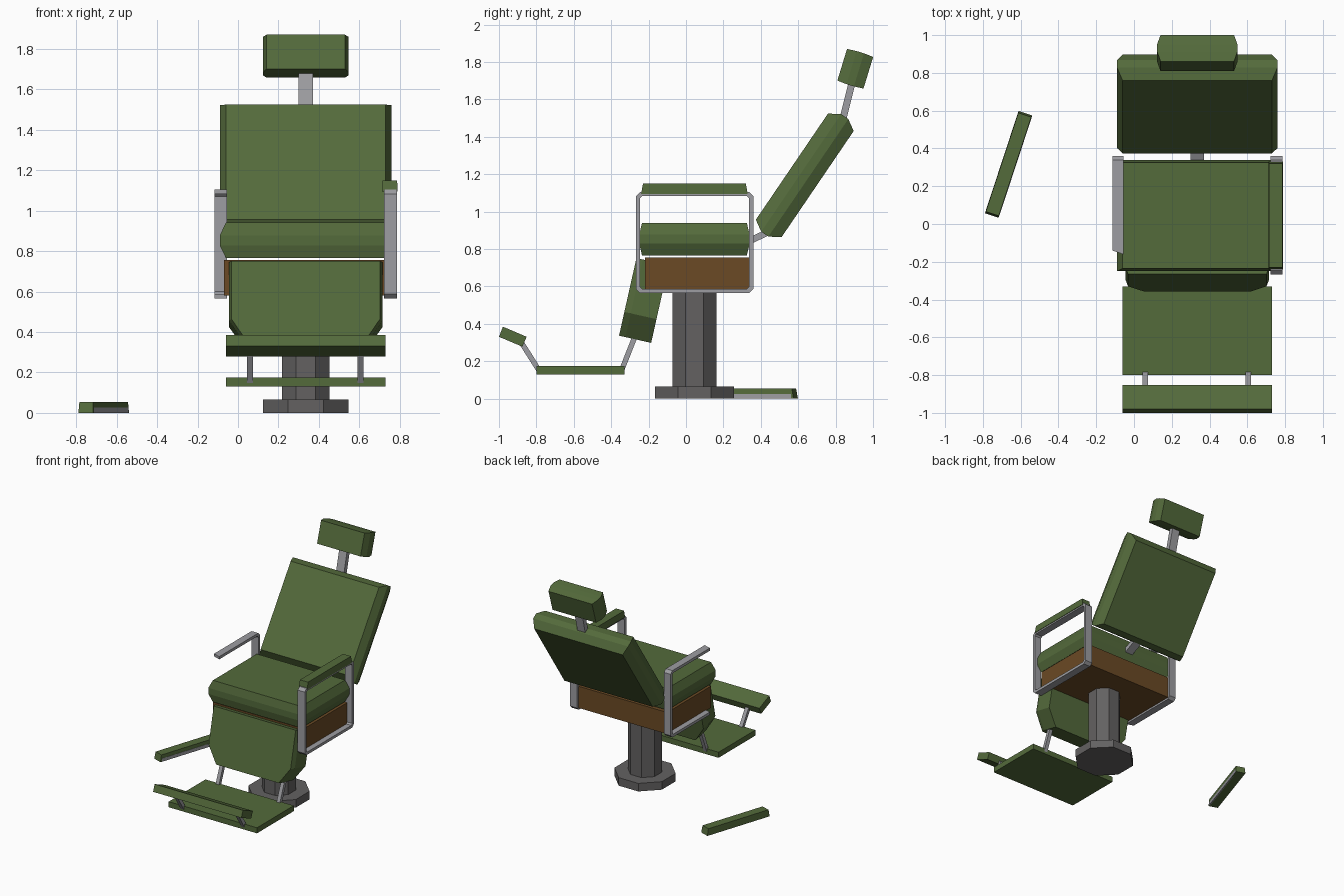
import bpy, bmesh, math
from mathutils import Matrix, Vector

if "Cube" in bpy.data.objects:
    bpy.data.objects.remove(bpy.data.objects["Cube"])

CX = 0.335  # chair centre line


def mat(name, rgb):
    m = bpy.data.materials.new(name)
    m.diffuse_color = (*rgb, 1)
    m.use_nodes = True
    m.node_tree.nodes["Principled BSDF"].inputs["Base Color"].default_value = m.diffuse_color
    return m


GREEN = mat("green_upholstery", (0.088, 0.145, 0.044))
METAL = mat("light_metal", (0.34, 0.34, 0.36))
DARK = mat("dark_metal", (0.125, 0.12, 0.12))
WOOD = mat("brown_wood", (0.145, 0.068, 0.018))


def finish(bm, name, material):
    bmesh.ops.recalc_face_normals(bm, faces=bm.faces)
    me = bpy.data.meshes.new(name)
    bm.to_mesh(me)
    bm.free()
    me.materials.append(material)
    ob = bpy.data.objects.new(name, me)
    bpy.context.collection.objects.link(ob)
    return ob


def stack(name, rings, material, matrix=Matrix()):
    """Close a list of equal-length point rings into a solid."""
    bm = bmesh.new()
    vs = [[bm.verts.new(matrix @ Vector(p)) for p in r] for r in rings]
    n = len(vs[0])
    for a, b in zip(vs, vs[1:]):
        for i in range(n):
            j = (i + 1) % n
            bm.faces.new((a[i], a[j], b[j], b[i]))
    bm.faces.new(vs[0])
    bm.faces.new(vs[-1])
    return finish(bm, name, material)


def prism(name, profile, x0, x1, material):
    """Extrude a (y, z) side profile along x."""
    return stack(name, [[(x, y, z) for y, z in profile] for x in (x0, x1)], material)


def rect(hx, hy, z):
    return [(-hx, -hy, z), (hx, -hy, z), (hx, hy, z), (-hx, hy, z)]


def cushion(name, size, ix, iy, centre, angle, levels=(0, .36, .64, 1), material=GREEN):
    """Block whose rim bulges at mid thickness (local z)."""
    w, l, t = size
    rings = []
    for f in levels:
        e = f in (0, 1)
        rings.append(rect(w / 2 - ix * e, l / 2 - iy * e, (f - .5) * t))
    m = Matrix.Translation(centre) @ Matrix.Rotation(math.radians(angle), 4, 'X')
    return stack(name, rings, material, m)


def bar(name, a, b, x, width, thick, material=METAL):
    """Flat bar between two (y, z) points."""
    a, b = Vector(a), Vector(b)
    d = (b - a).normalized()
    n = Vector((-d.y, d.x)) * thick / 2
    return prism(name, [a - n, b - n, b + n, a + n], x - width / 2, x + width / 2, material)


def octagon(name, r, z0, z1):
    k = r / math.cos(math.pi / 8)
    ring = [(k * math.cos(math.pi * (i + .5) / 4), k * math.sin(math.pi * (i + .5) / 4))
            for i in range(8)]
    stack(name, [[(CX + x, .045 + y, z) for x, y in ring] for z in (z0, z1)], DARK)


# pedestal
octagon("base", .212, 0, .065)
octagon("column", .117, .065, .59)

# seat
prism("seat_box", [(-.22, .58), (.34, .58), (.34, .755), (-.22, .755)], -.07, .74, WOOD)
cushion("seat", (.85, .59, .175), .03, .015, (CX, .045, .853), 0)

# backrest and headrest
bar("back_hinge", (.27, .81), (.48, .91), CX, .07, .035)
cushion("backrest", (.85, .76, .166), .03, .037, (CX, .635, 1.194), 55.8)
bar("headrest_stem", (.82, 1.42), (.895, 1.72), CX, .07, .037)
cushion("headrest", (.425, .185, .146), .018, .004, (CX, .905, 1.764), 73)


# arm frames: chamfered rectangular loops of flat bar
def loop(y0, y1, z0, z1, c):
    return [(y0 + c, z0), (y1 - c, z0), (y1, z0 + c), (y1, z1 - c),
            (y1 - c, z1), (y0 + c, z1), (y0, z1 - c), (y0, z0 + c)]


def arm_frame(name, x0, x1, cut=None):
    outer = loop(-.268, .36, .565, 1.105, .022)
    inner = loop(-.246, .338, .587, 1.083, .012)
    bm = bmesh.new()
    rows = [[bm.verts.new((x, y, z)) for y, z in p]
            for x, p in ((x0, outer), (x1, outer), (x1, inner), (x0, inner))]
    for k in range(4):
        a, b = rows[k], rows[(k + 1) % 4]
        for i in range(8):
            j = (i + 1) % 8
            bm.faces.new((a[i], a[j], b[j], b[i]))
    if cut:  # snapped-off front
        bmesh.ops.bisect_plane(bm, geom=bm.verts[:] + bm.edges[:] + bm.faces[:],
                               plane_co=(x0, cut, 0), plane_no=(-.35, -1, 0),
                               clear_outer=True)
        bmesh.ops.holes_fill(bm, edges=[e for e in bm.edges if e.is_boundary])
    finish(bm, name, METAL)


arm_frame("right_arm_frame", .722, .785)
arm_frame("left_arm_frame", -.115, -.055, -.14)


# arm pads: one fitted, one fallen on the floor
def pad(name, matrix):
    stack(name, [rect(.038, .285, 0), rect(.036, .275, .055)], GREEN, matrix)


fallen = Matrix.Translation((-.664, .316, 0)) @ Matrix.Rotation(math.radians(-18.2), 4, 'Z')
pad("right_arm_pad", Matrix.Translation((.751, .045, 1.095)))
pad("fallen_arm_pad", fallen)
stack("fallen_pad_bracket",
      [[(x, -.27, 0), (x, .27, 0), (x, .27, .026), (x, -.27, .026)] for x in (.03, .039)],
      METAL, fallen)

# calf rest: panel with clipped lower corners, leaning forward
d = Vector((0, .091, .406)).normalized()
n = Vector((0, d.z, -d.y))
start = Vector((CX, -.358, .337))
outline = [(-.29, 0), (.29, 0), (.38, .13), (.38, .425), (-.38, .425), (-.38, .13)]
stack("calf_rest",
      [[start + Vector((x * s, 0, 0)) + d * u + n * t for x, u in outline]
       for t, s in ((0, .965), (.035, 1), (.176, 1))], GREEN)

# footrest
prism("foot_plate", [(-.80, .13), (-.33, .13), (-.33, .175), (-.80, .175)], -.06, .73, GREEN)
prism("toe_plate", [(-.979, .385), (-.852, .331), (-.875, .278), (-1.0, .331)], -.06, .73, GREEN)
for side, x in (("left", .06), ("right", .605)):
    bar(side + "_rear_strut", (-.345, .15), (-.27, .34), x, .03, .028)
    bar(side + "_toe_strut", (-.785, .15), (-.88, .30), x, .03, .028)
